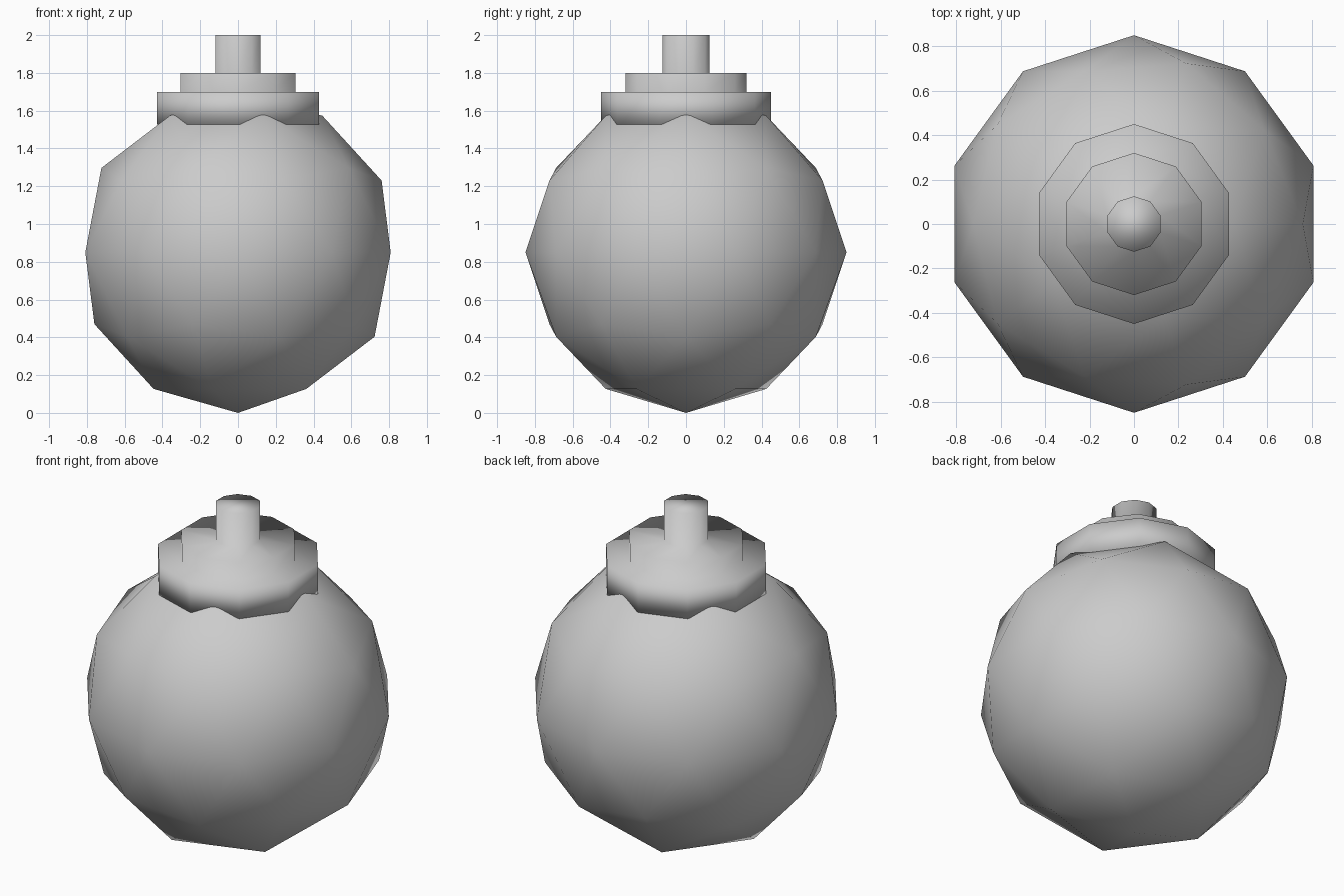
import bpy, bmesh
from math import cos, sin, pi

if "Cube" in bpy.data.objects:
    bpy.data.objects.remove(bpy.data.objects["Cube"])

SIDES = 10


def smooth(obj):
    for p in obj.data.polygons:
        p.use_smooth = True


# Round low-poly body
bpy.ops.mesh.primitive_ico_sphere_add(subdivisions=2, radius=0.85, location=(0, 0, 0.85))
body = bpy.context.object
body.name = "body"
smooth(body)

# Stepped cap and stem: one turned piece, (radius, height) from bottom to top
profile = [(0.45, 1.526), (0.45, 1.70), (0.32, 1.70), (0.32, 1.80), (0.125, 1.80), (0.125, 2.0)]
bm = bmesh.new()
rings = []
for r, z in profile:
    angles = [pi / 2 + 2 * pi * i / SIDES for i in range(SIDES)]
    rings.append([bm.verts.new((r * cos(a), r * sin(a), z)) for a in angles])
for low, high in zip(rings, rings[1:]):
    for i in range(SIDES):
        j = (i + 1) % SIDES
        bm.faces.new((low[i], low[j], high[j], high[i]))
bm.faces.new(rings[0][::-1])
bm.faces.new(rings[-1])
mesh = bpy.data.meshes.new("stepped_cap")
bm.to_mesh(mesh)
bm.free()
cap = bpy.data.objects.new("stepped_cap", mesh)
bpy.context.collection.objects.link(cap)
smooth(cap)
